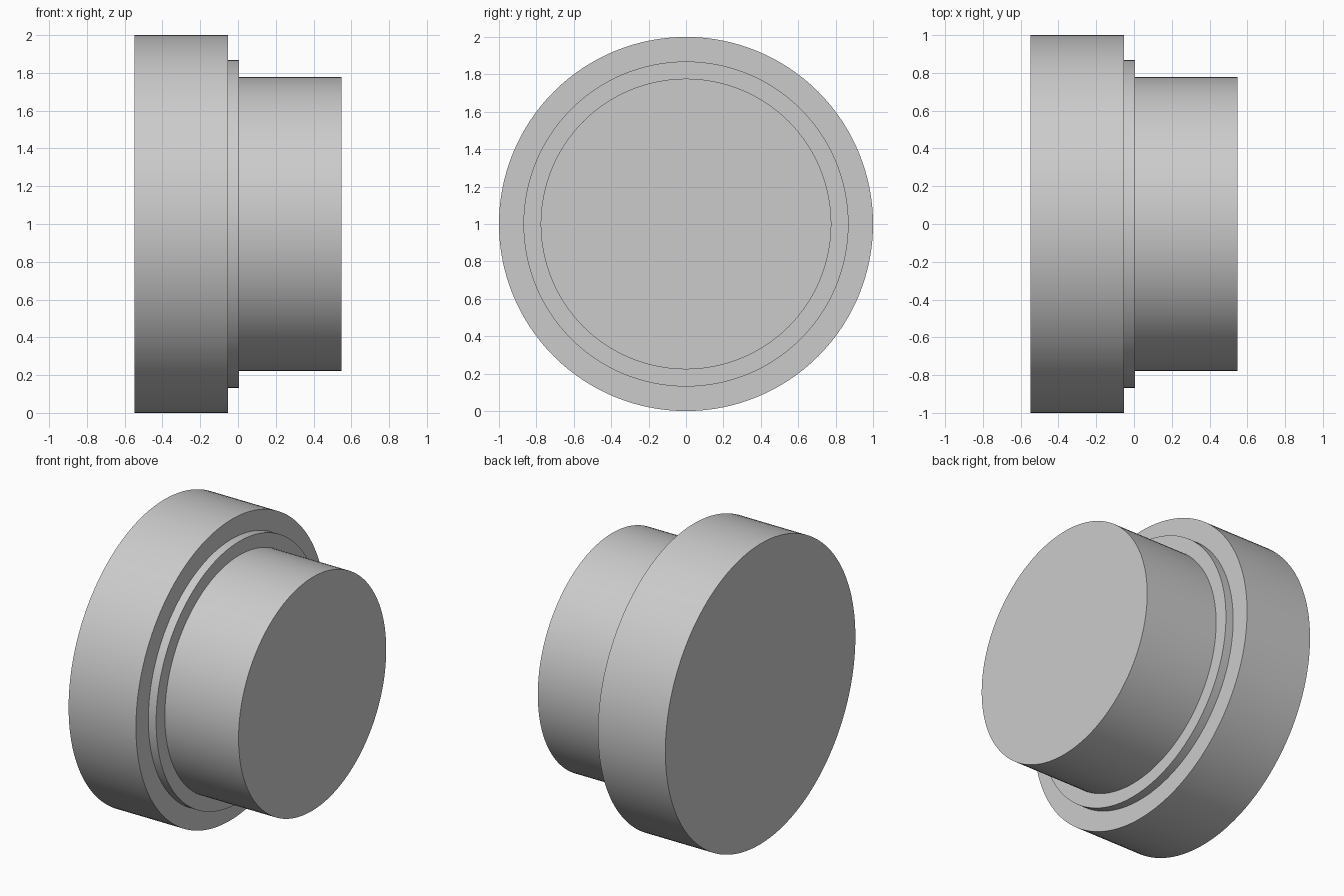
import bpy, bmesh, math
from mathutils import Vector

if "Cube" in bpy.data.objects:
    bpy.data.objects.remove(bpy.data.objects["Cube"])

# Stepped profile (x along the axis, radius): wide flange, thin shoulder, plug
PROFILE = [(-0.548, 0), (-0.548, 1.0), (-0.052, 1.0), (-0.052, 0.869),
           (0.005, 0.869), (0.005, 0.777), (0.548, 0.777), (0.548, 0)]
SIDES = 128

# Turn the profile around the x axis
bm = bmesh.new()
verts = [bm.verts.new((x, 0, r)) for x, r in PROFILE]
edges = [bm.edges.new(pair) for pair in zip(verts, verts[1:])]
bmesh.ops.spin(bm, geom=verts + edges, cent=Vector((0, 0, 0)), axis=Vector((1, 0, 0)),
               angle=math.tau, steps=SIDES)
bmesh.ops.remove_doubles(bm, verts=bm.verts[:], dist=1e-4)
bmesh.ops.recalc_face_normals(bm, faces=bm.faces[:])

mesh = bpy.data.meshes.new("stepped_plug")
bm.to_mesh(mesh)
bm.free()

# Rest the part on the ground and keep the steps crisp
plug = bpy.data.objects.new("stepped_plug", mesh)
plug.location.z = 1.0
bpy.context.collection.objects.link(plug)
bpy.context.view_layer.objects.active = plug
plug.select_set(True)
bpy.ops.object.shade_smooth_by_angle(angle=math.radians(30))
